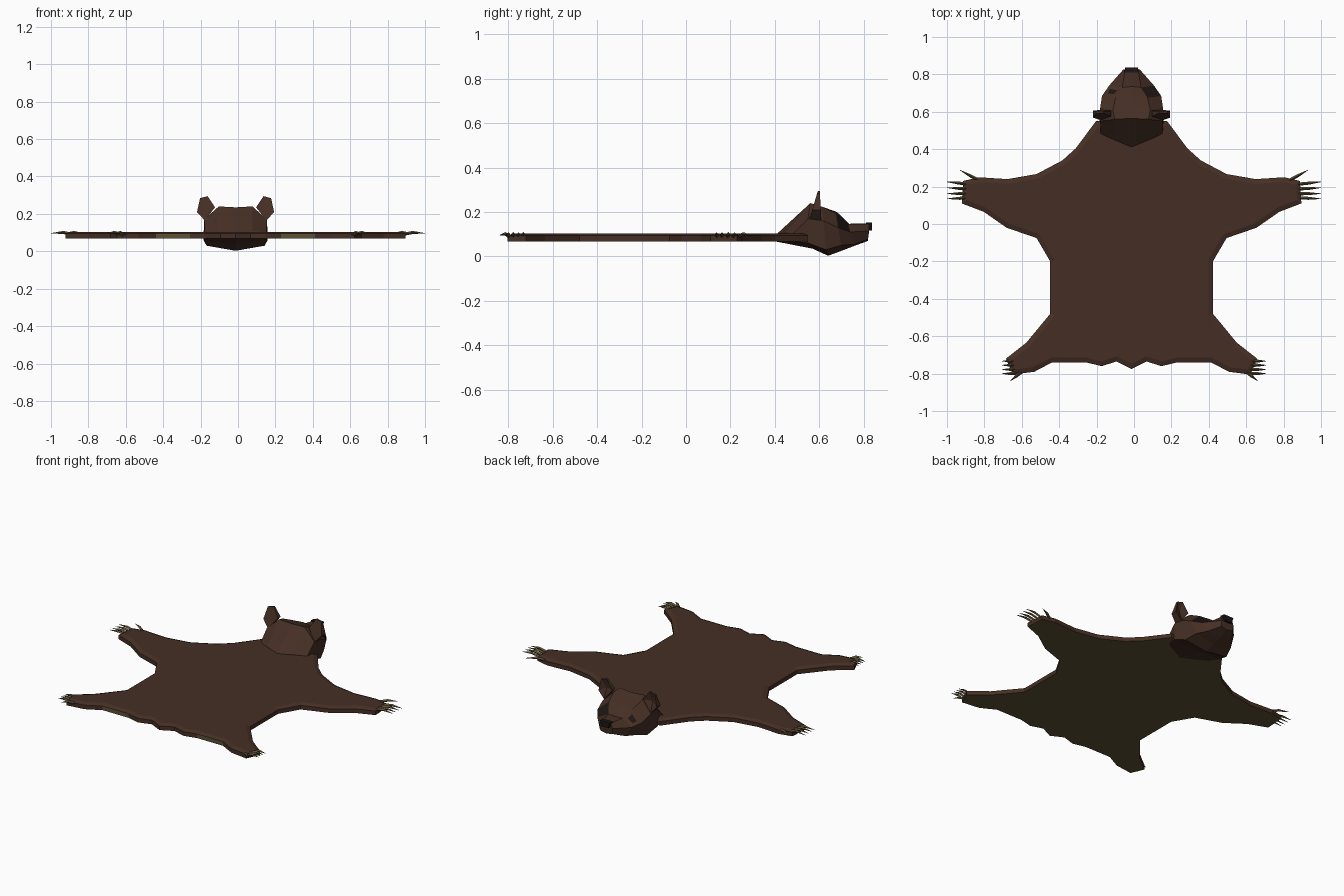
import bpy, bmesh
from mathutils import Vector

if "Cube" in bpy.data.objects:
    bpy.data.objects.remove(bpy.data.objects["Cube"], do_unlink=True)

CENTRE = -0.013  # centre line of hide and head


def material(name, rgb):
    m = bpy.data.materials.new(name)
    m.use_nodes = True
    colour = (*rgb, 1)
    m.diffuse_color = colour
    bsdf = next(n for n in m.node_tree.nodes if n.type == 'BSDF_PRINCIPLED')
    bsdf.inputs["Base Color"].default_value = colour
    bsdf.inputs["Roughness"].default_value = 0.9
    return m


FUR = material("brown fur", (0.06, 0.028, 0.018))
TAN = material("olive tan", (0.11, 0.08, 0.036))
DARK = material("dark nose and eyes", (0.012, 0.008, 0.007))


def finish(bm, name, mats, shift=0.0):
    bmesh.ops.recalc_face_normals(bm, faces=bm.faces)
    mesh = bpy.data.meshes.new(name)
    bm.to_mesh(mesh)
    bm.free()
    for m in mats:
        mesh.materials.append(m)
    obj = bpy.data.objects.new(name, mesh)
    obj.location.x = shift
    bpy.context.collection.objects.link(obj)
    return obj


def loft(bm, rings):
    """Skin a list of closed rings and cap both ends."""
    loops = [[bm.verts.new(p) for p in ring] for ring in rings]
    n = len(loops[0])
    skin = []
    for a, b in zip(loops, loops[1:]):
        skin.append([bm.faces.new((a[i], a[(i + 1) % n], b[(i + 1) % n], b[i]))
                     for i in range(n)])
    bm.faces.new(loops[0])
    bm.faces.new(loops[-1])
    return skin


# Hide: mirrored outline, extruded, with a softly raised middle
half = [(0.19, 0.55), (0.298, 0.405), (0.37, 0.34), (0.508, 0.267), (0.663, 0.24),
        (0.818, 0.25), (0.9, 0.23), (0.908, 0.11), (0.79, 0.065), (0.668, -0.02),
        (0.508, -0.075), (0.435, -0.2), (0.435, -0.48), (0.563, -0.635),
        (0.672, -0.72), (0.635, -0.805), (0.52, -0.79), (0.425, -0.74),
        (0.243, -0.74), (0.16, -0.76), (0.08, -0.735)]
outline = half + [(0, -0.775)] + [(-x, y) for x, y in reversed(half)]
bm = bmesh.new()
bottom = bm.faces.new([bm.verts.new((x, y, 0.068)) for x, y in outline])
bottom.normal_update()
grown = bmesh.ops.extrude_face_region(bm, geom=[bottom], use_keep_orig=True)["geom"]
for v in grown:
    if isinstance(v, bmesh.types.BMVert):
        v.co.z = 0.094
bmesh.ops.recalc_face_normals(bm, faces=bm.faces)
top = max(bm.faces, key=lambda f: f.calc_center_median().z)
bmesh.ops.inset_region(bm, faces=[top], thickness=0.025, use_even_offset=True)
for v in top.verts:
    v.co.z = 0.104
bmesh.ops.recalc_face_normals(bm, faces=bm.faces)
for f in bm.faces:
    c = f.calc_center_median()
    rear_patch = f.normal.y < -0.9 and c.y < -0.7 and 0.3 < abs(c.x) < 0.36
    f.material_index = 1 if f.normal.z < -0.9 or rear_patch else 0
finish(bm, "hide", [FUR, TAN], CENTRE)

# Head: half sections from crown to chin, running from neck to muzzle
sections = [
    [(0, 0.41, 0.102), (0.09, 0.45, 0.11), (0.165, 0.48, 0.1), (0.14, 0.46, 0.07), (0, 0.4, 0.068)],
    [(0, 0.565, 0.235), (0.09, 0.56, 0.24), (0.168, 0.55, 0.17), (0.172, 0.55, 0.06), (0, 0.57, 0.035)],
    [(0, 0.62, 0.215), (0.1, 0.61, 0.225), (0.168, 0.62, 0.16), (0.155, 0.63, 0.03), (0, 0.64, 0.003)],
    [(0, 0.68, 0.2), (0.085, 0.675, 0.195), (0.158, 0.685, 0.13), (0.13, 0.7, 0.05), (0, 0.7, 0.025)],
    [(0, 0.735, 0.147), (0.05, 0.73, 0.147), (0.12, 0.74, 0.11), (0.09, 0.76, 0.055), (0, 0.76, 0.048)],
    [(0, 0.825, 0.148), (0.035, 0.825, 0.146), (0.045, 0.825, 0.115), (0.042, 0.82, 0.078), (0, 0.82, 0.07)],
]
bm = bmesh.new()
skin = loft(bm, [s + [(-x, y, z) for x, y, z in s[-2:0:-1]] for s in sections])
# Eyes: inset faces under the brow
for eye in (skin[3][1], skin[3][-2]):
    bmesh.ops.inset_individual(bm, faces=[eye], thickness=0.022, use_even_offset=True)
    eye.material_index = 1
finish(bm, "head", [FUR, DARK], CENTRE)

# Nose
bm = bmesh.new()
loft(bm, [[(-w, y, 0.153), (w, y, 0.153), (w * 0.7, y, 0.117), (-w * 0.7, y, 0.117)]
          for w, y in ((0.04, 0.81), (0.034, 0.838))])
finish(bm, "nose", [DARK], CENTRE)

# Ears: leaning cups with a hollow front
ear_shape = [(0.11, 0.235), (0.15, 0.295), (0.19, 0.284), (0.206, 0.21), (0.165, 0.165)]
for side, s in (("left", 1), ("right", -1)):
    bm = bmesh.new()
    back = [(s * x, 0.555 + 0.3 * (z - 0.165), z) for x, z in ear_shape]
    front = [(x, y + 0.35 * (0.32 - z), z) for x, y, z in back]
    loft(bm, [back, front])
    bm.faces.ensure_lookup_table()
    hollow = bmesh.ops.poke(bm, faces=[bm.faces[-1]])["verts"][0]
    hollow.co.y -= 0.02
    finish(bm, side + "_ear", [FUR], CENTRE)


# Claws: tapered four-sided spikes with an arched back
def claw(bm, base, tip, s):
    a, b = Vector((s * base[0], base[1], 0.088)), Vector((s * tip[0], tip[1], 0.096))
    mid = a.lerp(b, 0.5) + Vector((0, 0, 0.009))
    across = (b - a).cross(Vector((0, 0, 1))).normalized()
    rings = []
    for p, r in ((a, 0.009), (mid, 0.008), (b, 0.001)):
        up = Vector((0, 0, r))
        rings.append([p + across * r, p + up, p - across * r, p - up])
    loft(bm, rings)


paws = {
    "front": [((0.87, y), (1.0, y + 0.25 * (y - 0.16))) for y in (0.14, 0.162, 0.187, 0.212)]
    + [((0.825, 0.23), (0.93, 0.288))],
    "hind": [((0.615, y), (0.706, y)) for y in (-0.733, -0.755, -0.778, -0.8)]
    + [((0.6, -0.79), (0.66, -0.838))],
}
for side, s in (("left", 1), ("right", -1)):
    for paw, claws in paws.items():
        bm = bmesh.new()
        for base, tip in claws:
            claw(bm, base, tip, s)
        finish(bm, f"{side}_{paw}_claws", [TAN])
